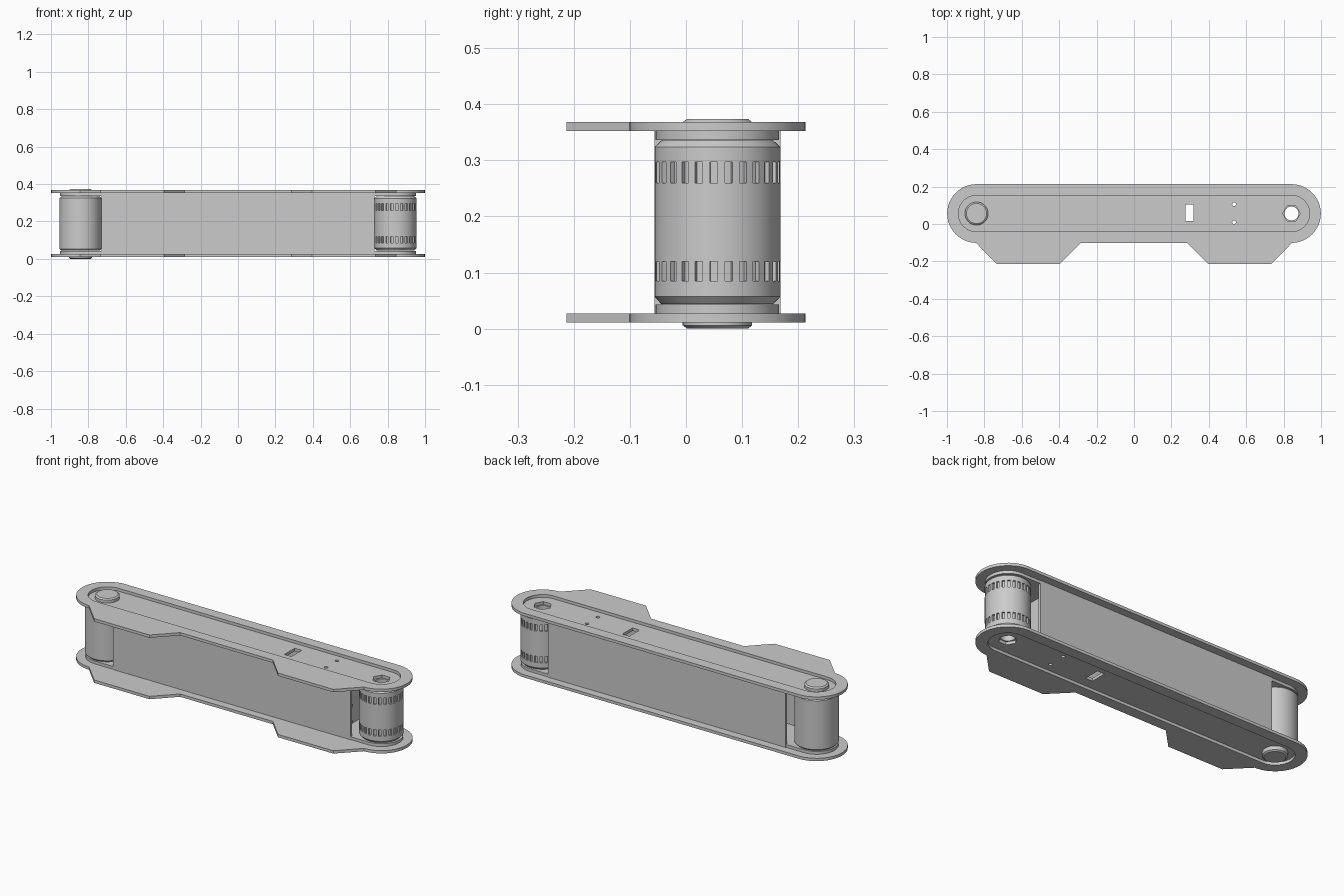
import bpy, bmesh, math
from math import sin, cos, pi

cube = bpy.data.objects.get("Cube")
if cube:
    bpy.data.objects.remove(cube, do_unlink=True)

grey = bpy.data.materials.new("plain_grey")
grey.use_nodes = True
COLOUR = (0.6, 0.6, 0.6, 1)
grey.diffuse_color = COLOUR
grey.node_tree.nodes["Principled BSDF"].inputs["Base Color"].default_value = COLOUR

END, YC, MID = 0.842, 0.056, 0.1895   # roller axis x, axis y, mid height


def finish(name, mesh, angle=30):
    obj = bpy.data.objects.new(name, mesh)
    bpy.context.collection.objects.link(obj)
    mesh.materials.clear()
    mesh.materials.append(grey)
    bpy.ops.object.select_all(action='DESELECT')
    obj.select_set(True)
    bpy.context.view_layer.objects.active = obj
    bpy.ops.object.shade_smooth_by_angle(angle=math.radians(angle))
    return obj


def arc(cx, cy, r, a0, a1, n):
    return [(cx + r * cos(a0 + (a1 - a0) * i / n), cy + r * sin(a0 + (a1 - a0) * i / n))
            for i in range(n + 1)]


def circle(cx, cy, r, n=32):
    return arc(cx, cy, r, 0, 2 * pi, n)[:-1]


def stadium(r):
    return (arc(END, YC, r, -pi / 2, pi / 2, 24)
            + arc(-END, YC, r, pi / 2, 3 * pi / 2, 24))


def slab(name, loops, z0, z1):
    """Extrude an outline, with any further loops as holes."""
    curve = bpy.data.curves.new(name, 'CURVE')
    curve.dimensions = '2D'
    curve.fill_mode = 'BOTH'
    curve.extrude = (z1 - z0) / 2
    for loop in loops:
        spline = curve.splines.new('POLY')
        spline.points.add(len(loop) - 1)
        for point, (x, y) in zip(spline.points, loop):
            point.co = (x, y, 0, 1)
        spline.use_cyclic_u = True
    temp = bpy.data.objects.new(name, curve)
    bpy.context.collection.objects.link(temp)
    mesh = bpy.data.meshes.new_from_object(
        temp.evaluated_get(bpy.context.evaluated_depsgraph_get()))
    bpy.data.objects.remove(temp, do_unlink=True)
    bm = bmesh.new()
    bm.from_mesh(mesh)
    bmesh.ops.remove_doubles(bm, verts=bm.verts, dist=1e-5)
    bmesh.ops.recalc_face_normals(bm, faces=bm.faces)
    bmesh.ops.translate(bm, verts=bm.verts, vec=(0, 0, (z0 + z1) / 2))
    bm.to_mesh(mesh)
    bm.free()
    return finish(name, mesh)


def lathe(name, cx, profile, n=48):
    """Spin a closed (radius, z) profile about a vertical axis."""
    bm = bmesh.new()
    rings = [[bm.verts.new((cx + r * cos(2 * pi * i / n), YC + r * sin(2 * pi * i / n), z))
              for i in range(n)] for r, z in profile]
    for a, b in zip(rings, rings[1:] + rings[:1]):
        for i in range(n):
            j = (i + 1) % n
            bm.faces.new((a[i], a[j], b[j], b[i]))
    bmesh.ops.recalc_face_normals(bm, faces=bm.faces)
    mesh = bpy.data.meshes.new(name)
    bm.to_mesh(mesh)
    bm.free()
    return finish(name, mesh)


def box(name, x, y, z):
    return slab(name, [[(x[0], y[0]), (x[1], y[0]), (x[1], y[1]), (x[0], y[1])]], *z)


# Outer plate outline with two tapered mounting tabs along the front
tabs = []
for side in (-1, 1):
    tab = [(0.845, -0.101), (0.735, -0.213), (0.395, -0.213), (0.285, -0.101)]
    tabs += [(side * x, y) for x, y in (tab if side < 0 else reversed(tab))]
plate = (arc(END, YC, 0.157, -pi / 2, pi / 2, 24)
         + arc(-END, YC, 0.157, pi / 2, 3 * pi / 2, 24) + tabs)

# Openings in the recessed floor: hex axle seat, slot and two pin holes
openings = [circle(END, YC, 0.047, 6),
            [(0.275, 0.015), (0.318, 0.015), (0.318, 0.105), (0.275, 0.105)],
            circle(0.535, 0.105, 0.01, 16), circle(0.535, 0.009, 0.01, 16)]

for label, s in (("top", 1), ("bottom", -1)):
    def span(a, b):
        return sorted((MID + s * a, MID + s * b))
    slab(label + "_plate", [plate, stadium(0.097)], *span(0.1625, 0.1785))
    slab(label + "_recess_floor", [stadium(0.110)] + openings, *span(0.1465, 0.1625))
    # Chamfered axle cap at the plain roller
    tip = 0.374 if s > 0 else 0.0
    lathe(label + "_axle_cap", -END, [(0.001, MID + s * 0.15), (0.062, MID + s * 0.15),
          (0.062, tip - s * 0.006), (0.054, tip), (0.001, tip)])

# Side walls between the plates
for label, y in (("front", (-0.0565, -0.042)), ("back", (0.154, 0.1685))):
    box(label + "_wall", (-0.73, 0.73), y, (0.026, 0.353))

# Plain roller with chamfered rims
lathe("plain_roller", -END, [(0.03, 0.044), (0.102, 0.044), (0.112, 0.054), (0.112, 0.325),
      (0.102, 0.335), (0.03, 0.335)])

# Drive pulley: bored drum with two grooves that hold tooth rings
bands = ((0.085, 0.12), (0.26, 0.297))
drum = [(0.037, 0.044), (0.1, 0.044), (0.112, 0.057)]
for lo, hi in bands:
    drum += [(0.112, lo), (0.102, lo), (0.102, hi), (0.112, hi)]
lathe("drive_pulley", END, drum + [(0.112, 0.324), (0.1, 0.335), (0.037, 0.335)])

TEETH = 26
ring = []
for i in range(TEETH):
    a, h = 2 * pi * i / TEETH, pi / TEETH
    ring += arc(END, YC, 0.1025, a - h, a, 2) + arc(END, YC, 0.1115, a, a + h, 2)
ring = [p for p, q in zip(ring, ring[1:] + ring[:1]) if math.dist(p, q) > 1e-4]
for label, (lo, hi) in zip(("lower", "upper"), bands):
    slab(label + "_tooth_ring", [ring, circle(END, YC, 0.095, 48)], lo, hi)

# Axle support between the walls behind the pulley
box("axle_support", (0.63, 0.645), (-0.042, 0.154), (0.042, 0.336))
for label, z in (("lower", 0.11), ("middle", 0.2), ("upper", 0.29)):
    box(label + "_support_rib", (0.645, 0.72), (-0.04, -0.02), (z - 0.008, z + 0.008))
